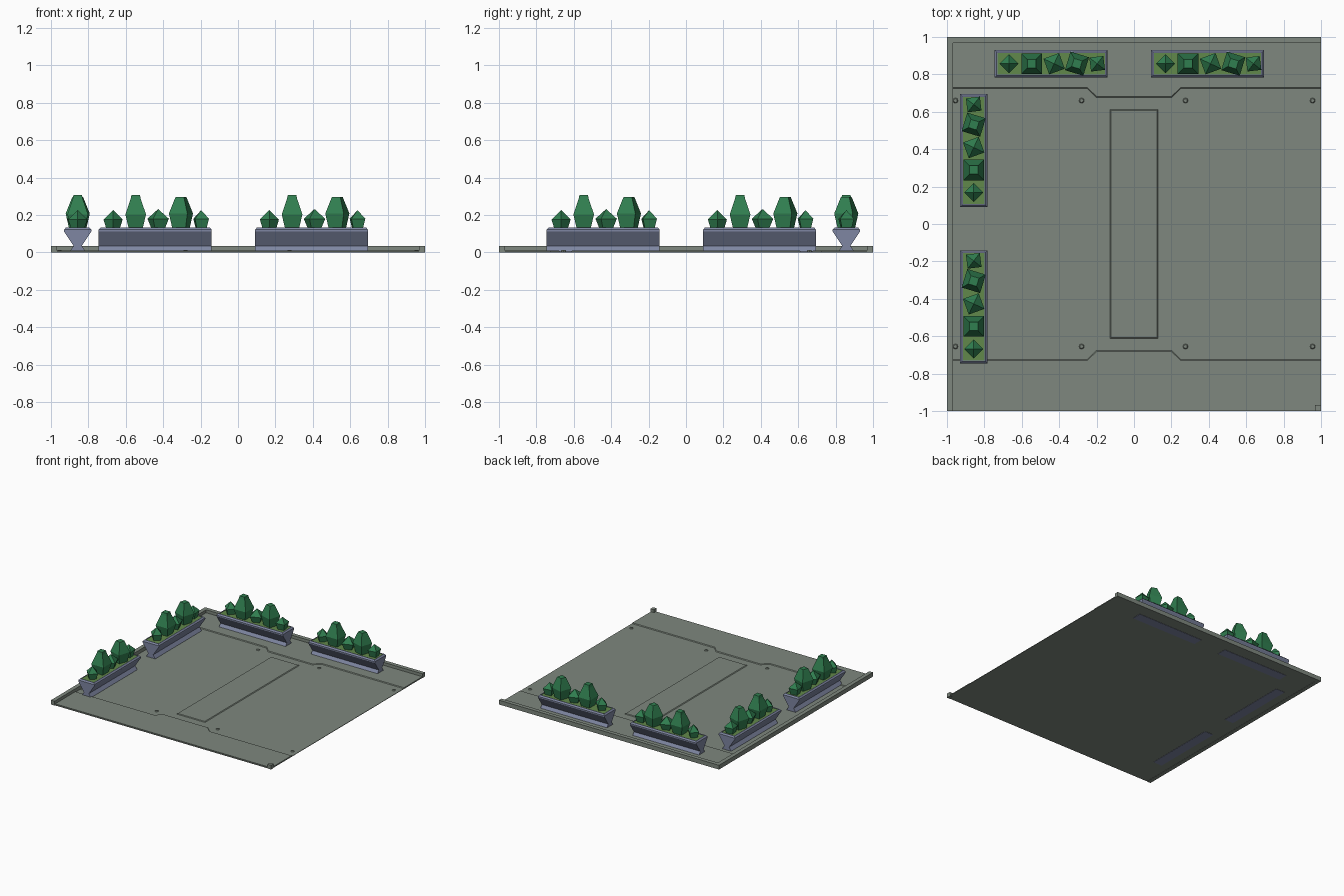
import bpy, bmesh, math
from mathutils import Matrix

if "Cube" in bpy.data.objects:
    bpy.data.objects.remove(bpy.data.objects["Cube"])


def material(name, rgb):
    m = bpy.data.materials.new(name)
    m.diffuse_color = (*rgb, 1)
    m.use_nodes = True
    m.node_tree.nodes["Principled BSDF"].inputs["Base Color"].default_value = m.diffuse_color
    return m


GREY = material("floor grey", (0.21, 0.245, 0.21))
BLUE = material("planter blue grey", (0.21, 0.24, 0.36))
SOIL = material("moss green", (0.12, 0.25, 0.07))
LEAF = material("leaf green", (0.03, 0.21, 0.08))


def loft(name, rings, mat):
    """Closed solid through equally sized rings of 3D points."""
    bm = bmesh.new()
    loops = [[bm.verts.new(p) for p in r] for r in rings]
    n = len(loops[0])
    for a, b in zip(loops, loops[1:]):
        for i in range(n):
            j = (i + 1) % n
            bm.faces.new((a[i], a[j], b[j], b[i]))
    bm.faces.new(loops[0][::-1])
    bm.faces.new(loops[-1])
    bmesh.ops.remove_doubles(bm, verts=bm.verts, dist=1e-5)
    bmesh.ops.recalc_face_normals(bm, faces=bm.faces)
    me = bpy.data.meshes.new(name)
    bm.to_mesh(me)
    bm.free()
    me.materials.append(mat)
    ob = bpy.data.objects.new(name, me)
    bpy.context.collection.objects.link(ob)
    return ob


def rect(hx, hy, z, cx=0, cy=0):
    return [(cx + sx * hx, cy + sy * hy, z)
            for sx, sy in ((-1, -1), (1, -1), (1, 1), (-1, 1))]


def box(name, x0, x1, y0, y1, z0, z1, mat):
    c = ((x1 - x0) / 2, (y1 - y0) / 2)
    m = ((x0 + x1) / 2, (y0 + y1) / 2)
    return loft(name, [rect(*c, z0, *m), rect(*c, z1, *m)], mat)


def ngon(r, z, n=4, turn=0.0, cx=0, cy=0):
    return [(cx + r * math.cos(turn + math.tau * i / n),
             cy + r * math.sin(turn + math.tau * i / n), z) for i in range(n)]


# Floor slab, raised rims on two sides and a corner post
box("floor_slab", -1, 1, -1, 1, 0.002, 0.006, GREY)
box("back_rim", -1, 1, 0.967, 1, 0, 0.035, GREY)
box("left_rim", -1, -0.967, -1, 0.967, 0, 0.035, GREY)
box("corner_post", 0.967, 1, -1, -0.967, 0, 0.035, GREY)

# Stepped border plates at back and front with a tab in the middle
for name, s, edge in (("back_border", 1, 0.97), ("front_border", -1, 0.992)):
    def outline(dy, z):
        pts = [(-0.967, edge), (-0.967, 0.722 + dy), (-0.25, 0.722 + dy),
               (-0.2, 0.674 + dy), (0.2, 0.674 + dy), (0.25, 0.722 + dy),
               (0.998, 0.722 + dy), (0.998, edge)]
        return [(x, s * y, z) for x, y in pts]
    loft(name, [outline(0, 0.005), outline(0.008, 0.011)], GREY)

# Raised centre panel
loft("centre_panel", [rect(0.13, 0.614, 0.005), rect(0.123, 0.607, 0.011)], GREY)

# Floor bolts
for x in (-0.955, -0.28, 0.275, 0.955):
    for y in (-0.655, 0.66):
        loft("floor_bolt", [ngon(0.015, 0.005, 8, 0, x, y),
                            ngon(0.01, 0.012, 8, 0, x, y)], GREY)

# Planter cross-section: (half width, height), inside lip last
SECTION = [(0.04, 0, 0), (0.04, 0.008, 0), (0.022, 0.035, 0),
           (0.073, 0.112, 0), (0.073, 0.122, 0), (0.063, 0.133, 0.01),
           (0.059, 0.133, 0.014), (0.059, 0.126, 0.014)]

# Shrubs: offset along planter, corner angle, rings of (radius, height)
SMALL, TALL = 0.13, 0.13
SHRUBS = [
    (-0.225, 0, [(0.034, 0.12), (0.051, 0.176), (0.0, 0.227)]),
    (-0.104, 45, [(0.05, 0.12), (0.078, 0.203), (0.038, 0.287), (0.032, 0.307)]),
    (0.016, 65, [(0.036, 0.12), (0.063, 0.18), (0.0, 0.232)]),
    (0.138, 28, [(0.05, 0.12), (0.073, 0.208), (0.038, 0.285), (0.032, 0.297)]),
    (0.246, 52, [(0.034, 0.12), (0.053, 0.18), (0.0, 0.226)]),
]

# Two planters along the back, two along the left (quarter turn of the same)
for turn in (0, math.pi / 2):
    for cx in (-0.443, 0.393):
        place = Matrix.Rotation(turn, 4, 'Z') @ Matrix.Translation((cx, 0.857, 0))
        parts = [loft("planter", [rect(0.302 - inset, w, z) for w, z, inset in SECTION], BLUE),
                 loft("planter_moss", [rect(0.287, 0.0585, 0.118),
                                       rect(0.287, 0.0585, 0.129)], SOIL)]
        for dx, angle, rings in SHRUBS:
            parts.append(loft("shrub", [ngon(r, z, 4, math.radians(angle), dx)
                                        for r, z in rings], LEAF))
        for p in parts:
            p.matrix_world = place
